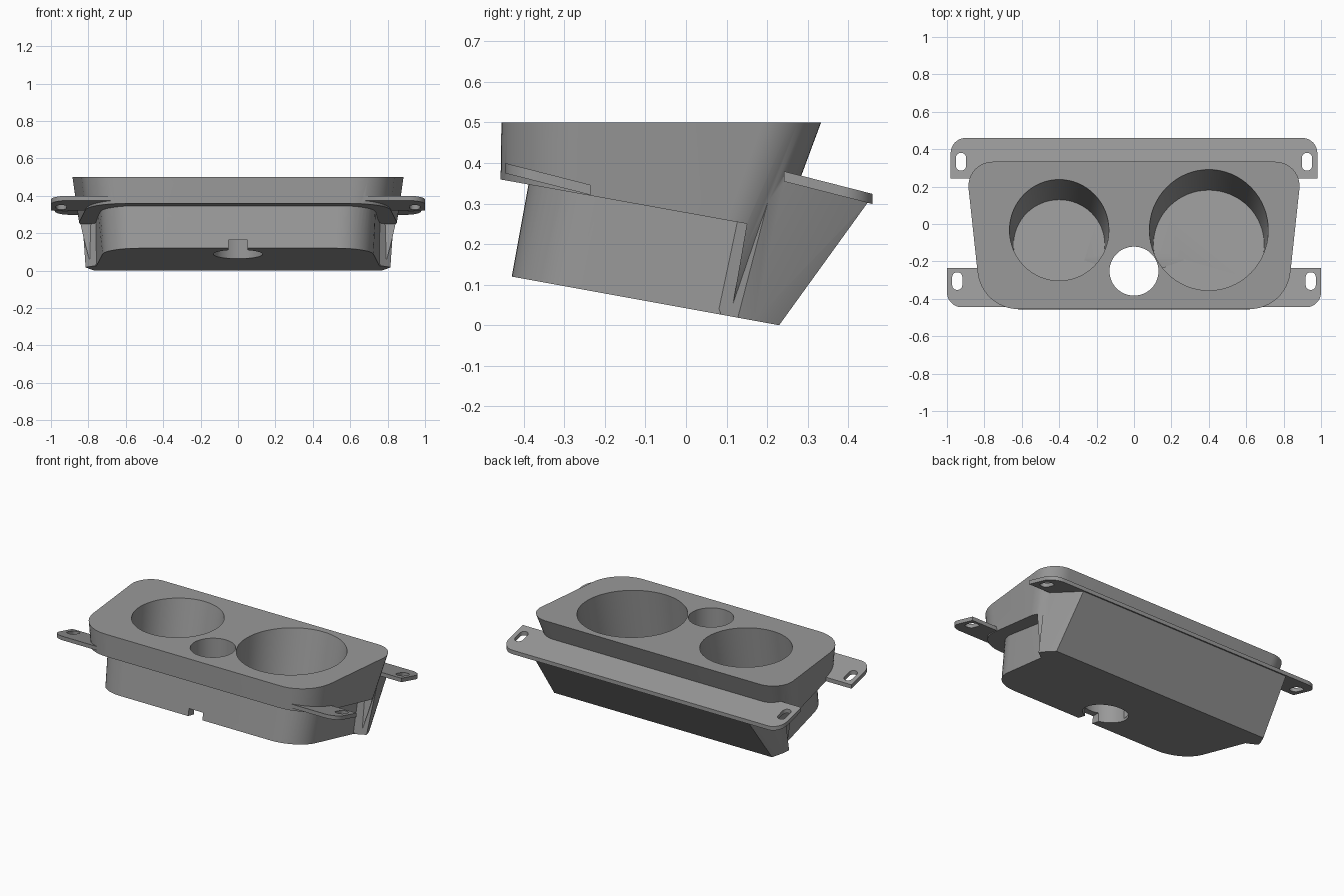
import bpy, bmesh, math
from mathutils import Vector

if "Cube" in bpy.data.objects:
    bpy.data.objects.remove(bpy.data.objects["Cube"])

grey = bpy.data.materials.new("mid_grey")
grey.diffuse_color = (0.32, 0.32, 0.32, 1)
grey.use_nodes = True
grey.node_tree.nodes["Principled BSDF"].inputs["Base Color"].default_value = grey.diffuse_color


def make(name, bm):
    bmesh.ops.recalc_face_normals(bm, faces=bm.faces)
    me = bpy.data.meshes.new(name)
    bm.to_mesh(me)
    bm.free()
    me.materials.append(grey)
    ob = bpy.data.objects.new(name, me)
    bpy.context.collection.objects.link(ob)
    return ob


def loft(name, low, high):
    """Closed solid between two rings with the same number of points."""
    bm = bmesh.new()
    a = [bm.verts.new(p) for p in low]
    b = [bm.verts.new(p) for p in high]
    bm.faces.new(a)
    bm.faces.new(b)
    n = len(a)
    for i in range(n):
        bm.faces.new((a[i], a[(i + 1) % n], b[(i + 1) % n], b[i]))
    return make(name, bm)


def rounded(corners, steps=12):
    """Plan outline with a radius for each corner (x, y, r)."""
    out = []
    n = len(corners)
    for i, (x, y, r) in enumerate(corners):
        p = Vector((x, y))
        if r == 0:
            out.append(p)
            continue
        u = (Vector(corners[i - 1][:2]) - p).normalized()
        v = (Vector(corners[(i + 1) % n][:2]) - p).normalized()
        half = u.angle(v) / 2
        c = p + (u + v).normalized() * (r / math.sin(half))
        s = p + u * (r / math.tan(half)) - c
        e = p + v * (r / math.tan(half)) - c
        sweep = s.angle(e)
        for k in range(steps + 1):
            t = k / steps
            out.append(c + (s * math.sin((1 - t) * sweep) + e * math.sin(t * sweep)) / math.sin(sweep))
    return out


def trapezoid(front, back, xf, xb, rf, rb):
    return rounded([(-xf, front, rf), (xf, front, rf), (xb, back, rb), (-xb, back, rb)])


def at(ring, z):
    return [(p.x, p.y, z) for p in ring]


def combine(target, other, op):
    m = target.modifiers.new(op, 'BOOLEAN')
    m.operation, m.object, m.solver = op, other, 'EXACT'
    bpy.ops.object.select_all(action='DESELECT')
    bpy.context.view_layer.objects.active = target
    target.select_set(True)
    bpy.ops.object.modifier_apply(modifier=m.name)
    bpy.data.objects.remove(other)


def plate(name, ring, z0, thick=0.025):
    """Tilted mounting plate; z0 is its top height at y = 0."""
    return loft(name, [(p.x, p.y, z0 - 0.255 * p.y - thick) for p in ring],
                [(p.x, p.y, z0 - 0.255 * p.y) for p in ring])


def box(name, x0, x1, y0, y1, z0, z1):
    ring = [Vector(p) for p in ((x0, y0), (x1, y0), (x1, y1), (x0, y1))]
    return loft(name, at(ring, z0), at(ring, z1))


# Tapered outer shell
body = loft("cup_holder_body",
            at(trapezoid(-0.462, 0.14, 0.755, 0.825, 0.22, 0.13), -0.02),
            at(trapezoid(-0.455, 0.333, 0.815, 0.9, 0.22, 0.13), 0.5))

# Step under the front overhang
step = [(-0.8, 0.421), (0.15, 0.25), (0.098, -0.05), (-0.8, -0.05)]
combine(body, loft("step_cutter", [(-1.2, y, z) for y, z in step],
                   [(1.2, y, z) for y, z in step]), 'DIFFERENCE')

# Narrower lower core
core_low = trapezoid(-0.455, 0.12, 0.70, 0.76, 0.2, 0)
core_high = trapezoid(-0.375, 0.2, 0.73, 0.765, 0.2, 0)
combine(body, loft("lower_core", at(core_low, -0.02), at(core_high, 0.42)), 'UNION')

# Sloping back wall with angled corner gussets
bm = bmesh.new()
for s in (-1, 1):
    for p in ((0.77, 0.179, -0.07), (0.75, 0.452, 0.308), (0.75, 0.435, 0.318),
              (0.84, 0.22, 0.375), (0.81, 0.11, -0.05), (0.6, 0.0, 0.3)):
        bm.verts.new((s * p[0], p[1], p[2]))
hull = bmesh.ops.convex_hull(bm, input=bm.verts)
bmesh.ops.delete(bm, geom=[v for v in bm.verts if not v.link_faces], context='VERTS')
combine(body, make("back_wall", bm), 'UNION')

# Back flange and the two front ears
flange = rounded([(-0.98, 0.242, 0), (0.98, 0.242, 0), (0.98, 0.46, 0.08), (-0.98, 0.46, 0.08)])
combine(body, plate("back_flange", flange, 0.441), 'UNION')
for s in (-1, 1):
    ear = rounded([(s * 0.55, -0.445, 0), (s * 1.0, -0.445, 0.08),
                   (s * 1.0, -0.235, 0), (s * 0.55, -0.235, 0)])
    combine(body, plate("front_ear", ear, 0.286), 'UNION')
    # Mounting slots
    for x, y in ((0.925, 0.333), (0.945, -0.305)):
        w, h = 0.027, 0.047
        slot = rounded([(s * x - w, y - h, 0.025), (s * x + w, y - h, 0.025),
                        (s * x + w, y + h, 0.025), (s * x - w, y + h, 0.025)], 6)
        combine(body, loft("slot_cutter", at(slot, 0.2), at(slot, 0.45)), 'DIFFERENCE')

# Sloping underside
bm = bmesh.new()
bm.from_mesh(body.data)
cut = bmesh.ops.bisect_plane(bm, geom=bm.verts[:] + bm.edges[:] + bm.faces[:],
                             plane_co=(0, 0.23, 0), plane_no=(0, 0.1818, 1), clear_inner=True)
bmesh.ops.holes_fill(bm, edges=[e for e in bm.edges if e.is_boundary])
bmesh.ops.recalc_face_normals(bm, faces=bm.faces)
bm.to_mesh(body.data)
bm.free()

# Two tilted, tapered cups
axis = Vector((0, 0.179, 0.984))
side = Vector((0, 0.984, -0.179))


def cup_ring(centre, r, n=64):
    return [centre + Vector((1, 0, 0)) * r * math.cos(2 * math.pi * k / n)
            + side * r * math.sin(2 * math.pi * k / n) for k in range(n)]


for x, r in ((-0.4, 0.266), (0.4, 0.318)):
    c = Vector((x, -0.035, 0.5))
    combine(body, loft("cup_cutter", cup_ring(c - axis * 0.42, r - 0.022),
                       cup_ring(c + axis * 0.12, r + 0.006)), 'DIFFERENCE')

# Centre through hole with a cable notch in the front wall
hole = [Vector((0.131 * math.cos(2 * math.pi * k / 48), -0.252 + 0.131 * math.sin(2 * math.pi * k / 48)))
        for k in range(48)]
combine(body, loft("hole_cutter", at(hole, -0.1), at(hole, 0.6)), 'DIFFERENCE')
combine(body, box("notch_cutter", -0.05, 0.05, -0.6, -0.3, -0.1, 0.165), 'DIFFERENCE')

# Drain channels from each cup into the centre hole
for s in (-1, 1):
    d = Vector((s * 0.4, 0.14)).normalized()
    n = Vector((-d.y, d.x)) * 0.035
    o = Vector((0, -0.25))
    ring = [o + d * 0.05 - n, o + d * 0.27 - n, o + d * 0.27 + n, o + d * 0.05 + n]
    combine(body, loft("drain_cutter", at(ring, 0.1), at(ring, 0.165)), 'DIFFERENCE')

bpy.ops.object.select_all(action='DESELECT')
body.select_set(True)
bpy.context.view_layer.objects.active = body
bpy.ops.object.shade_smooth_by_angle(angle=math.radians(25))
